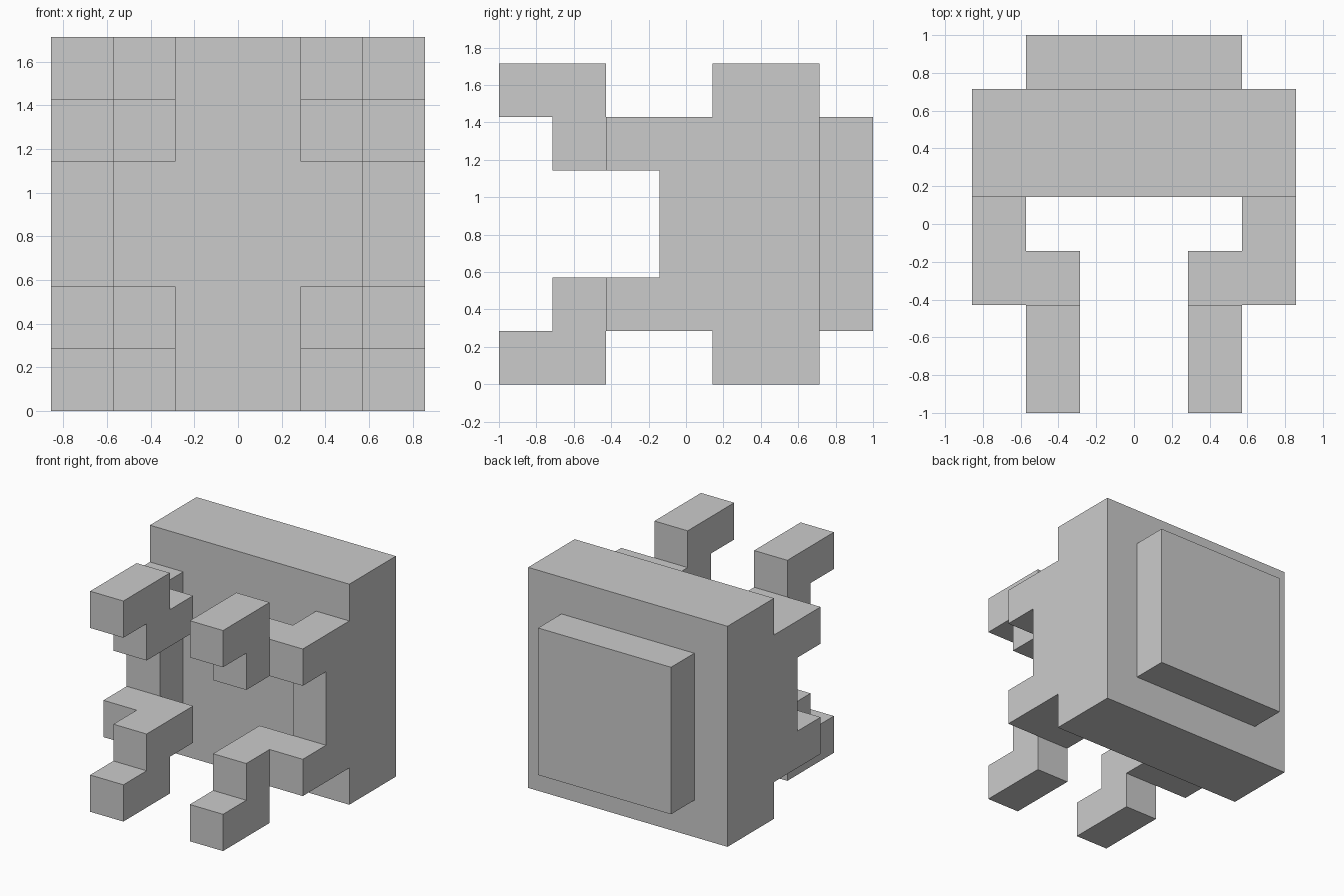
import bpy, bmesh, math
from mathutils import Vector

if "Cube" in bpy.data.objects:
    bpy.data.objects.remove(bpy.data.objects["Cube"])

U = 2 / 7  # block unit: depth is 7 units, width and height are 6


def prism(name, profile, x0, x1):
    """Extrude a (y, z) profile, given in block units, from x0 to x1."""
    bm = bmesh.new()
    verts = [bm.verts.new((x0 * U, (y - 3.5) * U, z * U)) for y, z in profile]
    face = bm.faces.new(verts)
    ext = bmesh.ops.extrude_face_region(bm, geom=[face])
    moved = [g for g in ext["geom"] if isinstance(g, bmesh.types.BMVert)]
    bmesh.ops.translate(bm, verts=moved, vec=Vector(((x1 - x0) * U, 0, 0)))
    bmesh.ops.recalc_face_normals(bm, faces=bm.faces)
    mesh = bpy.data.meshes.new(name)
    bm.to_mesh(mesh)
    bm.free()
    obj = bpy.data.objects.new(name, mesh)
    bpy.context.collection.objects.link(obj)
    return obj


def rect(y0, y1, z0, z1):
    return [(y0, z0), (y1, z0), (y1, z1), (y0, z1)]


# Square main plate
body = prism("clawed_body", rect(4, 6, 0, 6), -3, 3)

# Raised panel on the back
parts = [prism("back_panel", rect(5, 7, 1, 5), -2, 2)]

# C-shaped side brackets and four stepped claws
bracket = [(2, 1), (5, 1), (5, 5), (2, 5), (2, 4), (3, 4), (3, 2), (2, 2)]
upper = [(0, 5), (1, 5), (1, 4), (3, 4), (3, 5), (2, 5), (2, 6), (0, 6)]
lower = [(y, 6 - z) for y, z in upper]
for side, s in (("left", -1), ("right", 1)):
    parts.append(prism(side + "_bracket", bracket, 2 * s, 3 * s))
    parts.append(prism(side + "_upper_claw", upper, s, 2 * s))
    parts.append(prism(side + "_lower_claw", lower, s, 2 * s))

# Weld all parts into one clean solid
for part in parts:
    mod = body.modifiers.new("join_" + part.name, 'BOOLEAN')
    mod.operation = 'UNION'
    mod.solver = 'EXACT'
    mod.object = part
solid = bpy.data.meshes.new_from_object(
    body.evaluated_get(bpy.context.evaluated_depsgraph_get()))
body.modifiers.clear()
body.data = solid
for part in parts:
    bpy.data.objects.remove(part)

# Merge coplanar faces left by the unions
bm = bmesh.new()
bm.from_mesh(solid)
bmesh.ops.remove_doubles(bm, verts=bm.verts, dist=1e-4)
bmesh.ops.dissolve_limit(bm, angle_limit=math.radians(1),
                         verts=bm.verts, edges=bm.edges)
bmesh.ops.recalc_face_normals(bm, faces=bm.faces)
bm.to_mesh(solid)
bm.free()
